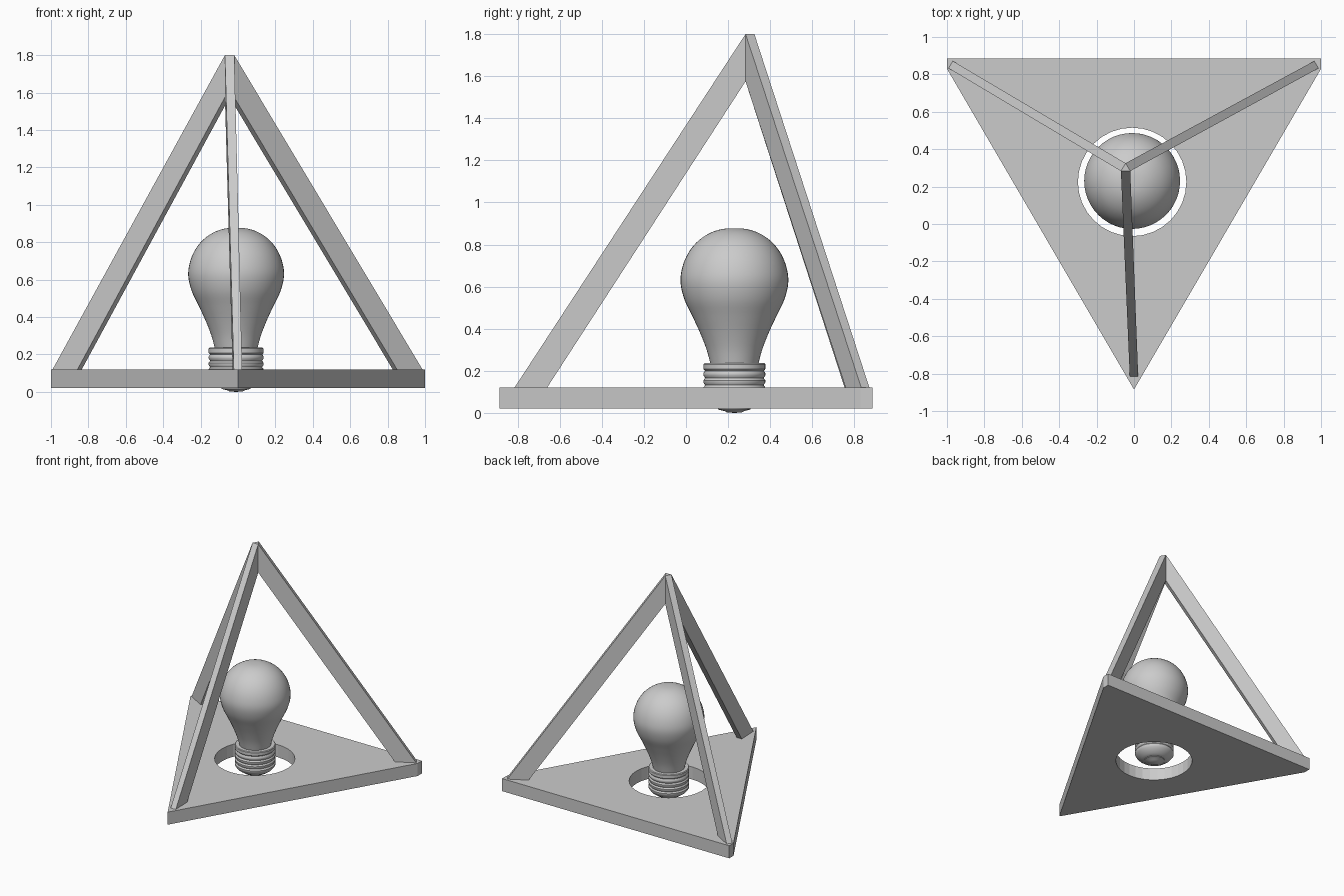
import bpy, bmesh
from math import cos, sin, pi, radians
from mathutils import Vector

if "Cube" in bpy.data.objects:
    bpy.data.objects.remove(bpy.data.objects["Cube"])

BULB = (-0.01, 0.23)
PLATE_TOP = 0.12


def make_object(name, bm, smooth=False):
    bmesh.ops.recalc_face_normals(bm, faces=bm.faces)
    mesh = bpy.data.meshes.new(name)
    bm.to_mesh(mesh)
    bm.free()
    ob = bpy.data.objects.new(name, mesh)
    bpy.context.collection.objects.link(ob)
    bpy.ops.object.select_all(action='DESELECT')
    ob.select_set(True)
    bpy.context.view_layer.objects.active = ob
    if smooth:
        bpy.ops.object.shade_smooth_by_angle(angle=radians(35))
    return ob


def prism(name, outline, z0, z1):
    bm = bmesh.new()
    face = bm.faces.new([bm.verts.new((x, y, z0)) for x, y in outline])
    ext = bmesh.ops.extrude_face_region(bm, geom=[face])
    new = [v for v in ext['geom'] if isinstance(v, bmesh.types.BMVert)]
    if face not in bm.faces:
        bm.faces.new(list(bm.verts)[:len(outline)])
    bmesh.ops.translate(bm, vec=(0, 0, z1 - z0), verts=new)
    return make_object(name, bm)


def lathe(name, profile, steps=48):
    bm = bmesh.new()
    vs = [bm.verts.new((BULB[0] + r, BULB[1], z)) for r, z in profile]
    es = [bm.edges.new(p) for p in zip(vs, vs[1:])]
    bmesh.ops.spin(bm, geom=vs + es, cent=(*BULB, 0), axis=(0, 0, 1),
                   angle=2 * pi, steps=steps, use_duplicate=False)
    bmesh.ops.remove_doubles(bm, verts=bm.verts, dist=1e-5)
    return make_object(name, bm, True)


def smooth_profile(pts, n=4):
    # Catmull-Rom interpolation through the profile points
    out = []
    p = [Vector(q) for q in pts]
    p = [p[0]] + p + [Vector((-p[-2].x, p[-2].y))]
    for a, b, c, d in zip(p, p[1:], p[2:], p[3:]):
        for i in range(n):
            t = i / n
            out.append(0.5 * (2 * b + (c - a) * t + (2 * a - 5 * b + 4 * c - d) * t * t
                              + (3 * b - a - 3 * c + d) * t ** 3))
    return [tuple(v) for v in out] + [pts[-1]]


# Triangular base plate with blunt rear corners and a round opening
plate = prism("base_plate", [(-1, 0.885), (-1, 0.83), (0, -0.885), (1, 0.83), (1, 0.885)],
              0.02, PLATE_TOP)
hole = [(BULB[0] + 0.29 * cos(2 * pi * i / 32), 0.225 + 0.29 * sin(2 * pi * i / 32))
        for i in range(32)]
cutter = prism("opening_cutter", hole, -0.2, 0.3)
cutter.hide_render = True
cutter.hide_set(True)
mod = plate.modifiers.new("opening", 'BOOLEAN')
mod.operation = 'DIFFERENCE'
mod.object = cutter

# Three slanted struts meeting at a small triangular apex block
A, B, C = (-0.07, 0.283), (-0.02, 0.283), (-0.045, 0.325)
Z_TOP, Z_IN = 1.8, 1.575
prism("apex_block", [A, B, C], Z_IN, Z_TOP)


def strut(name, p, q, foot):
    p, q, foot = Vector(p), Vector(q), Vector(foot)
    along = (foot - (p + q) / 2).normalized()
    side = (q - p).normalized() * 0.0225
    bm = bmesh.new()
    sides = []
    for top, s in ((p, -side), (q, side)):
        out = foot + s
        inn = out - along * 0.155
        sides.append([bm.verts.new((*v, z)) for v, z in
                      ((top, Z_TOP), (out, PLATE_TOP), (inn, PLATE_TOP), (top, Z_IN))])
    for s in sides:
        bm.faces.new(s)
    for i in range(4):
        j = (i + 1) % 4
        bm.faces.new((sides[0][i], sides[0][j], sides[1][j], sides[1][i]))
    make_object(name, bm)


strut("front_strut", A, B, (0, -0.815))
strut("left_strut", A, C, (-0.98, 0.852))
strut("right_strut", B, C, (0.975, 0.852))

# Glass bulb
lathe("bulb_glass", smooth_profile([
    (0.112, 0.225), (0.132, 0.3), (0.163, 0.38), (0.2, 0.46), (0.238, 0.54),
    (0.256, 0.62), (0.248, 0.69), (0.222, 0.755), (0.18, 0.81), (0.125, 0.85),
    (0.065, 0.872), (0, 0.877)]))

# Threaded socket: collar, ridges, tapered insulator
screw = [(0.11, 0.236), (0.142, 0.236), (0.147, 0.231), (0.147, 0.208), (0.14, 0.2)]
for k in range(4):
    z = 0.2 - 0.034 * k
    screw += [(0.147, z - 0.011), (0.147, z - 0.022), (0.139, z - 0.034)]
screw += [(0.128, 0.05), (0.1, 0.03), (0.077, 0.02), (0, 0.02)]
lathe("bulb_socket", screw)

# Bottom contact
lathe("bulb_contact", [(0.077, 0.022), (0.077, 0.016), (0.045, 0.008), (0.035, 0.002), (0, 0)])
